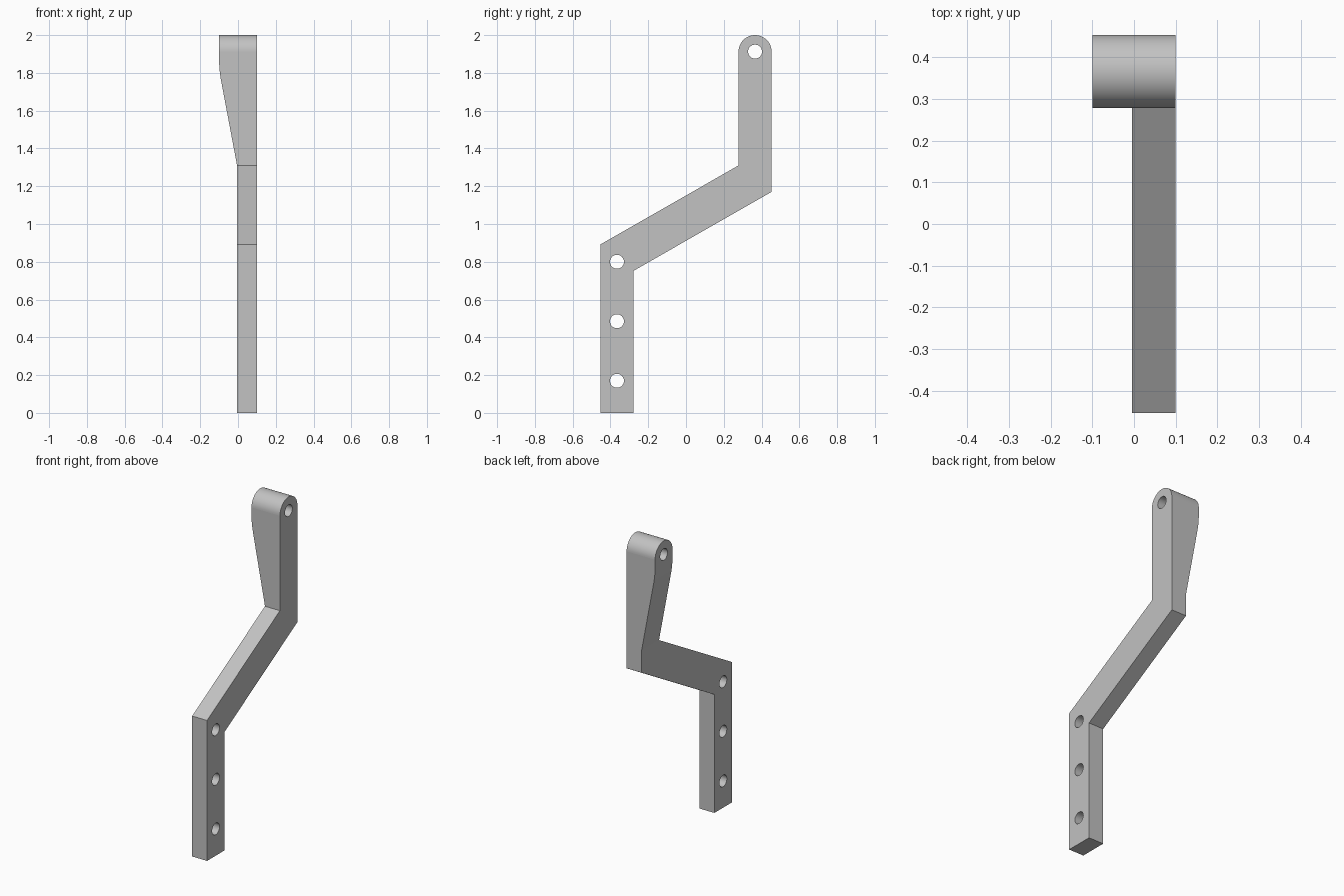
import bpy, bmesh, math
from mathutils import Vector

cube = bpy.data.objects.get("Cube")
if cube:
    bpy.data.objects.remove(cube, do_unlink=True)

HALF_Y, INNER_Y = 0.453, 0.278        # outer and inner edges of the two uprights
RADIUS = (HALF_Y - INNER_Y) / 2       # rounded tip
TIP_Y, TIP_Z = HALF_Y - RADIUS, 2 - RADIUS
HOLE_R = 0.037

grey = bpy.data.materials.new("light grey")
grey.use_nodes = True
colour = (0.54, 0.54, 0.54, 1)
grey.diffuse_color = colour
grey.node_tree.nodes["Principled BSDF"].inputs["Base Color"].default_value = colour


def arc(cx, cy, r, start, end, steps):
    angles = [math.radians(start + (end - start) * i / steps) for i in range(steps + 1)]
    return [(cx + r * math.cos(a), cy + r * math.sin(a)) for a in angles]


def prism(name, points, axis, low, high):
    """Extrude a 2D outline along x (outline in y, z) or y (outline in x, z)."""
    bm = bmesh.new()
    place = (lambda a, b: (low, a, b)) if axis == "x" else (lambda a, b: (a, low, b))
    face = bm.faces.new([bm.verts.new(place(a, b)) for a, b in points])
    ext = bmesh.ops.extrude_face_region(bm, geom=[face])
    move = Vector((high - low, 0, 0) if axis == "x" else (0, high - low, 0))
    verts = [g for g in ext["geom"] if isinstance(g, bmesh.types.BMVert)]
    bmesh.ops.translate(bm, verts=verts, vec=move)
    bmesh.ops.recalc_face_normals(bm, faces=bm.faces)
    mesh = bpy.data.meshes.new(name)
    bm.to_mesh(mesh)
    bm.free()
    obj = bpy.data.objects.new(name, mesh)
    bpy.context.collection.objects.link(obj)
    return obj


def combine(obj, cutter, operation):
    """Apply a boolean and discard the cutter."""
    cutter.hide_render = True
    mod = obj.modifiers.new("cut", "BOOLEAN")
    mod.operation, mod.solver, mod.object = operation, "EXACT", cutter
    bpy.context.view_layer.objects.active = obj
    bpy.ops.object.modifier_apply(modifier=mod.name)
    bpy.data.objects.remove(cutter, do_unlink=True)


# Cranked arm: side outline with rounded tip
side = [(-HALF_Y, 0), (-INNER_Y, 0), (-INNER_Y, 0.752), (HALF_Y, 1.17)]
side += arc(TIP_Y, TIP_Z, RADIUS, 0, 180, 32)
side += [(INNER_Y, 1.31), (-HALF_Y, 0.892)]
arm = prism("cranked_arm", side, "x", -0.1, 0.1)

# Front outline: thin lower bar flaring into a wide tip through a soft bend
slope = math.degrees(math.atan2(0.095, 0.53))
bend_r = 0.6
bend = arc(-0.1 + bend_r, 1.87, bend_r, 180, 180 + slope, 8)
front = [(0.1, -0.1), (0.1, 2.1), (-0.1, 2.1)] + bend + [(-0.005, 1.31), (-0.005, -0.1)]
combine(arm, prism("front_outline", front, "y", -1, 1), "INTERSECT")

# Mounting holes and pivot hole
for y, z in [(-TIP_Y, 0.17), (-TIP_Y, 0.485), (-TIP_Y, 0.80), (TIP_Y, TIP_Z)]:
    circle = arc(y, z, HOLE_R, 0, 360, 32)[:-1]
    combine(arm, prism("hole", circle, "x", -0.3, 0.3), "DIFFERENCE")

arm.data.materials.clear()
arm.data.materials.append(grey)
bpy.ops.object.select_all(action="DESELECT")
arm.select_set(True)
bpy.context.view_layer.objects.active = arm
bpy.ops.object.shade_smooth_by_angle(angle=math.radians(20))
# Keep the crease where the flare starts
for poly in arm.data.polygons:
    if max(abs(c) for c in poly.normal) > 0.9999:
        poly.use_smooth = False
